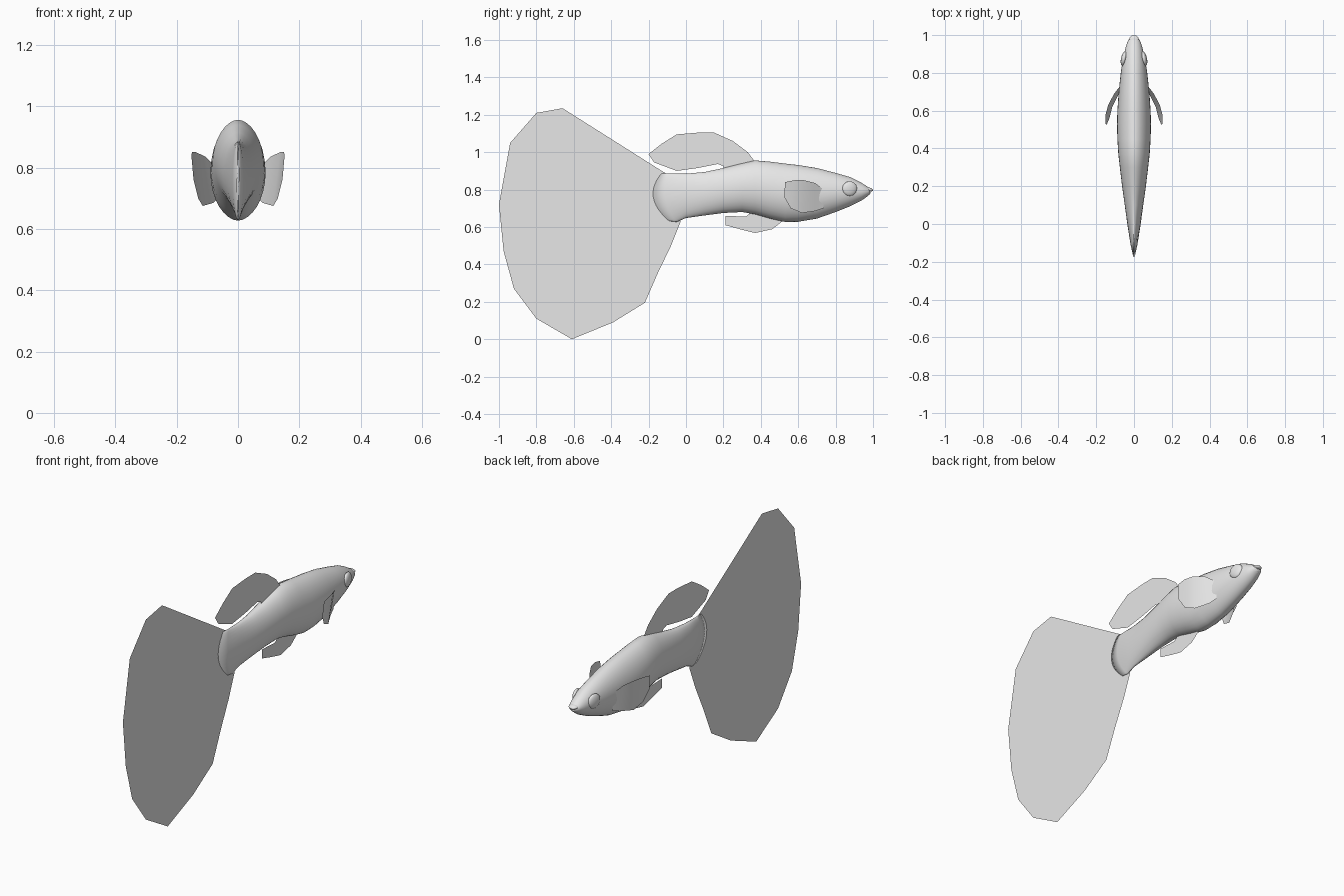
import bpy, bmesh, math

if "Cube" in bpy.data.objects:
    bpy.data.objects.remove(bpy.data.objects["Cube"])

grey = bpy.data.materials.new("pale grey")
grey.diffuse_color = (0.8, 0.8, 0.8, 1)
grey.use_nodes = True
grey.node_tree.nodes["Principled BSDF"].inputs["Base Color"].default_value = grey.diffuse_color


def make(name, verts, faces, smooth=True):
    me = bpy.data.meshes.new(name)
    me.from_pydata(verts, [], faces)
    bm = bmesh.new()
    bm.from_mesh(me)
    bmesh.ops.recalc_face_normals(bm, faces=bm.faces)
    bm.to_mesh(me)
    bm.free()
    me.materials.append(grey)
    ob = bpy.data.objects.new(name, me)
    bpy.context.collection.objects.link(ob)
    if smooth:
        for p in me.polygons:
            p.use_smooth = True
    return ob


def flat_fin(name, outline):
    """Thin sheet in the middle plane, outline given as (y, z)."""
    ob = make(name, [(0, y, z) for y, z in outline], [tuple(range(len(outline)))], False)
    bm = bmesh.new()
    bm.from_mesh(ob.data)
    bmesh.ops.triangulate(bm, faces=bm.faces)
    for f in bm.faces:
        if f.normal.x < 0:
            f.normal_flip()
    bm.to_mesh(ob.data)
    bm.free()
    return ob


def ellipsoid(name, loc, size, rot=(0, 0, 0)):
    bpy.ops.mesh.primitive_uv_sphere_add(segments=24, ring_count=12, location=loc, rotation=rot)
    ob = bpy.context.object
    ob.name = name
    ob.scale = size
    ob.data.materials.append(grey)
    bpy.ops.object.shade_smooth()
    return ob


# body: cross-sections as (y, top, bottom, half width)
sections = [
    (-0.11, .887, .632, .003), (-0.07, .886, .627, .018), (0.0, .885, .648, .034),
    (0.1, .894, .662, .049), (0.2, .915, .675, .063), (0.3, .94, .680, .075),
    (0.37, .956, .668, .083), (0.45, .949, .645, .088), (0.53, .939, .627, .090),
    (0.6, .931, .628, .088), (0.7, .915, .645, .081), (0.8, .889, .680, .070),
    (0.88, .866, .712, .058), (0.94, .835, .742, .043), (0.975, .813, .768, .030),
    (0.985, .805, .778, .018)]
N = 32
verts, faces = [], []
for i, (y, top, bot, w) in enumerate(sections):
    bulge = (0.065, 0.04, 0.01)[i] if i < 3 else 0     # rounded tail root
    for k in range(N):
        a = 2 * math.pi * k / N
        c, s = math.cos(a), math.sin(a)
        x = w * math.copysign(abs(c) ** 1.1, c)
        z = (top + bot) / 2 + (top - bot) / 2 * s
        skew = -0.02 * s if i < 2 else 0
        verts.append((x, y - bulge * c * c + skew, z))
for i in range(len(sections) - 1):
    for k in range(N):
        k2 = (k + 1) % N
        faces.append((i * N + k, i * N + k2, (i + 1) * N + k2, (i + 1) * N + k))
faces += [tuple(range(N)), tuple((len(sections) - 1) * N + k for k in range(N))]
make("body", verts, faces)

# lips
ellipsoid("upper_lip", (0, .978, .800), (.025, .022, .011), (math.radians(-10), 0, 0))
ellipsoid("lower_lip", (0, .967, .779), (.023, .020, .011), (math.radians(15), 0, 0))

# middle fins
flat_fin("tail_fin", [
    (-.08, .87), (-.13, .90), (-.66, 1.235), (-.80, 1.21), (-.94, 1.05), (-1, .72),
    (-.975, .47), (-.92, .27), (-.80, .11), (-.61, 0), (-.39, .09), (-.22, .195),
    (-.15, .355), (-.08, .50), (-.03, .625), (-.03, .67)])
flat_fin("dorsal_fin", [
    (.37, .94), (.36, .96), (.33, 1.0), (.25, 1.06), (.15, 1.105), (.07, 1.105),
    (-.05, 1.095), (-.13, 1.045), (-.20, .99), (-.17, .945), (-.05, .90),
    (.06, .915), (.17, .937), (.20, .925), (.20, .90)])
flat_fin("anal_fin", [
    (.21, .66), (.21, .61), (.30, .585), (.37, .568), (.46, .588), (.515, .63),
    (.50, .66), (.42, .67), (.35, .68), (.32, .655)])

# paired side fins and eyes
upper = [(.070, .735, .80), (.105, .69, .835), (.137, .63, .85), (.150, .58, .85), (.152, .53, .84)]
lower = [(.066, .735, .70), (.080, .69, .685), (.115, .62, .675), (.130, .56, .70), (.145, .525, .76)]
for side, sx in (("right", 1), ("left", -1)):
    pts = [(sx * x, y, z) for x, y, z in upper + lower]
    ob = make(side + "_pectoral_fin", pts, [(i, i + 1, i + 6, i + 5) for i in range(4)])
    if sum(p.normal.x for p in ob.data.polygons) * sx < 0:
        ob.data.flip_normals()
    ellipsoid(side + "_eye", (sx * .053, .875, .805), (.016, .040, .039),
              (0, 0, sx * math.radians(12)))
